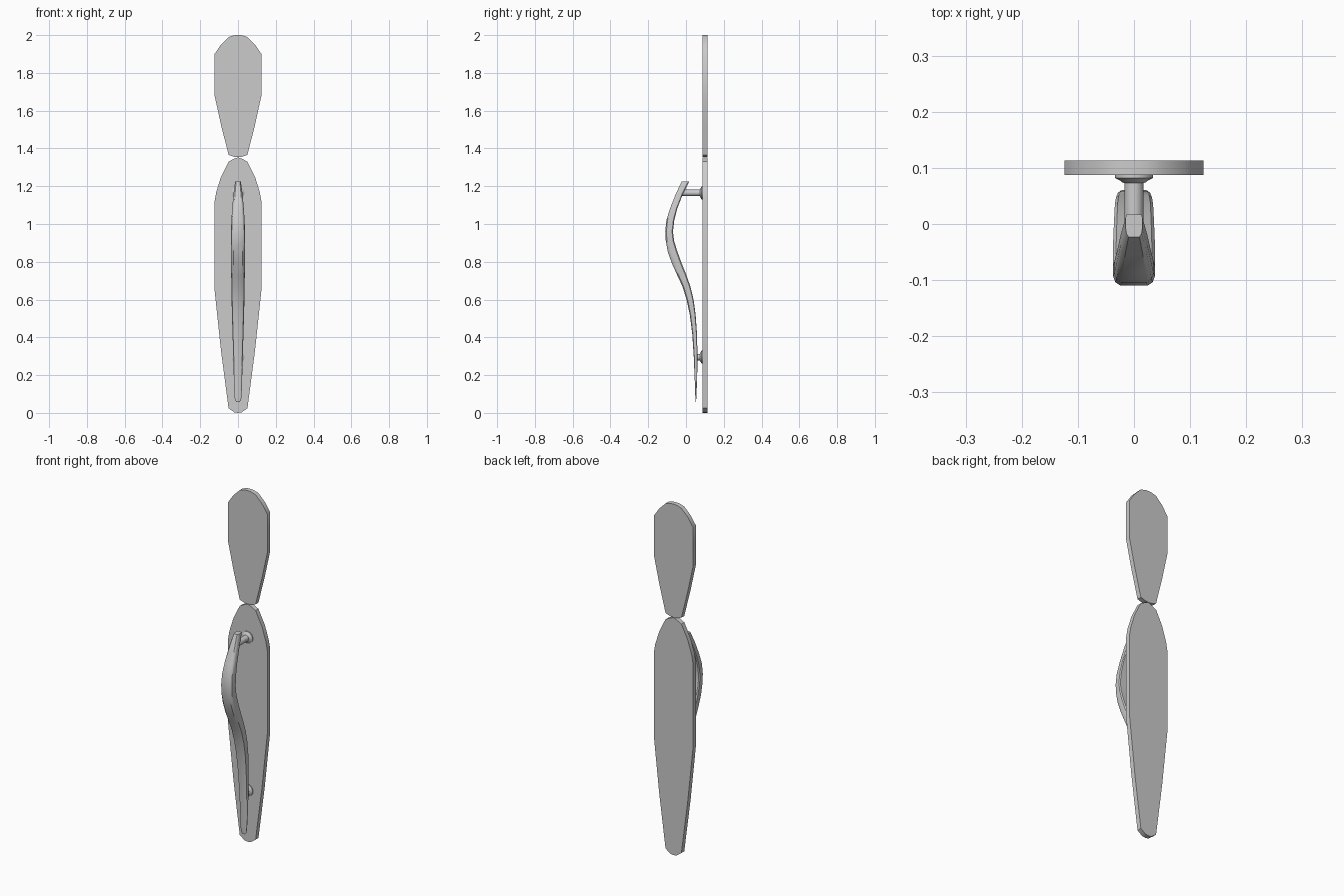
import bpy, bmesh, math

if "Cube" in bpy.data.objects:
    bpy.data.objects.remove(bpy.data.objects["Cube"])


def finish(name, bm, angle=35):
    bmesh.ops.recalc_face_normals(bm, faces=bm.faces)
    me = bpy.data.meshes.new(name)
    bm.to_mesh(me)
    bm.free()
    ob = bpy.data.objects.new(name, me)
    bpy.context.collection.objects.link(ob)
    bpy.ops.object.select_all(action='DESELECT')
    ob.select_set(True)
    bpy.context.view_layer.objects.active = ob
    bpy.ops.object.shade_smooth_by_angle(angle=math.radians(angle))
    return ob


def loft(name, rings):
    bm = bmesh.new()
    rows = [[bm.verts.new(p) for p in r] for r in rings]
    n = len(rows[0])
    for a, b in zip(rows, rows[1:]):
        for i in range(n):
            bm.faces.new((a[i], a[(i + 1) % n], b[(i + 1) % n], b[i]))
    bm.faces.new(rows[0])
    bm.faces.new(rows[-1])
    return finish(name, bm)


def plate(name, half):
    # half outline from top centre to bottom centre, mirrored in x
    pts = half + [(-x, z) for x, z in reversed(half[1:-1])]
    return loft(name, [[(x, y, z) for x, z in pts] for y in (0.087, 0.113)])


def post(name, z, y0):
    # slim round stem ending in a flared collar on the plate
    prof = [(y0, .017), (.073, .017), (.0745, .022), (.077, .024), (.082, .034), (.088, .034)]
    n = 20
    return loft(name, [[(r * math.cos(2 * math.pi * i / n), y,
                         z + r * math.sin(2 * math.pi * i / n)) for i in range(n)]
                       for y, r in prof])


# Back plates
plate("upper_push_plate", [(0, 2), (.02, 1.999), (.05, 1.99), (.09, 1.95), (.124, 1.9), (.124, 1.68),
                           (.09, 1.525), (.05, 1.366), (.02, 1.356), (0, 1.354)])
plate("lower_pull_plate", [(0, 1.353), (.02, 1.346), (.05, 1.33), (.09, 1.25), (.115, 1.17), (.124, 1.12),
                           (.124, .65), (.09, .33), (.05, .025), (.02, .003), (0, 0)])

# Curved grip: height, front y, back y, half width
stations = [(1.224, -.023, .017, .015), (1.16, -.054, -.016, .024), (1.08, -.085, -.047, .031),
            (1.02, -.104, -.062, .035), (.96, -.11, -.069, .037), (.91, -.107, -.063, .0375),
            (.85, -.096, -.044, .0375), (.79, -.074, -.022, .037), (.73, -.047, .002, .036),
            (.67, -.019, .023, .035), (.6, .003, .040, .034), (.52, .020, .051, .032),
            (.42, .033, .058, .029), (.3, .041, .061, .025), (.18, .046, .059, .022),
            (.09, .049, .055, .019), (.068, .050, .054, .016), (.058, .0505, .0535, .009)]
section = [(.85, 0), (1, .12), (1, .6), (.9, .85), (.65, 1)]
section += [(-x, t) for x, t in reversed(section)]
loft("pull_grip", [[(x * w, b + (f - b) * t, z) for x, t in section] for z, f, b, w in stations])

# Standoff posts
post("upper_post", 1.165, -.03)
post("lower_post", .295, .05)
